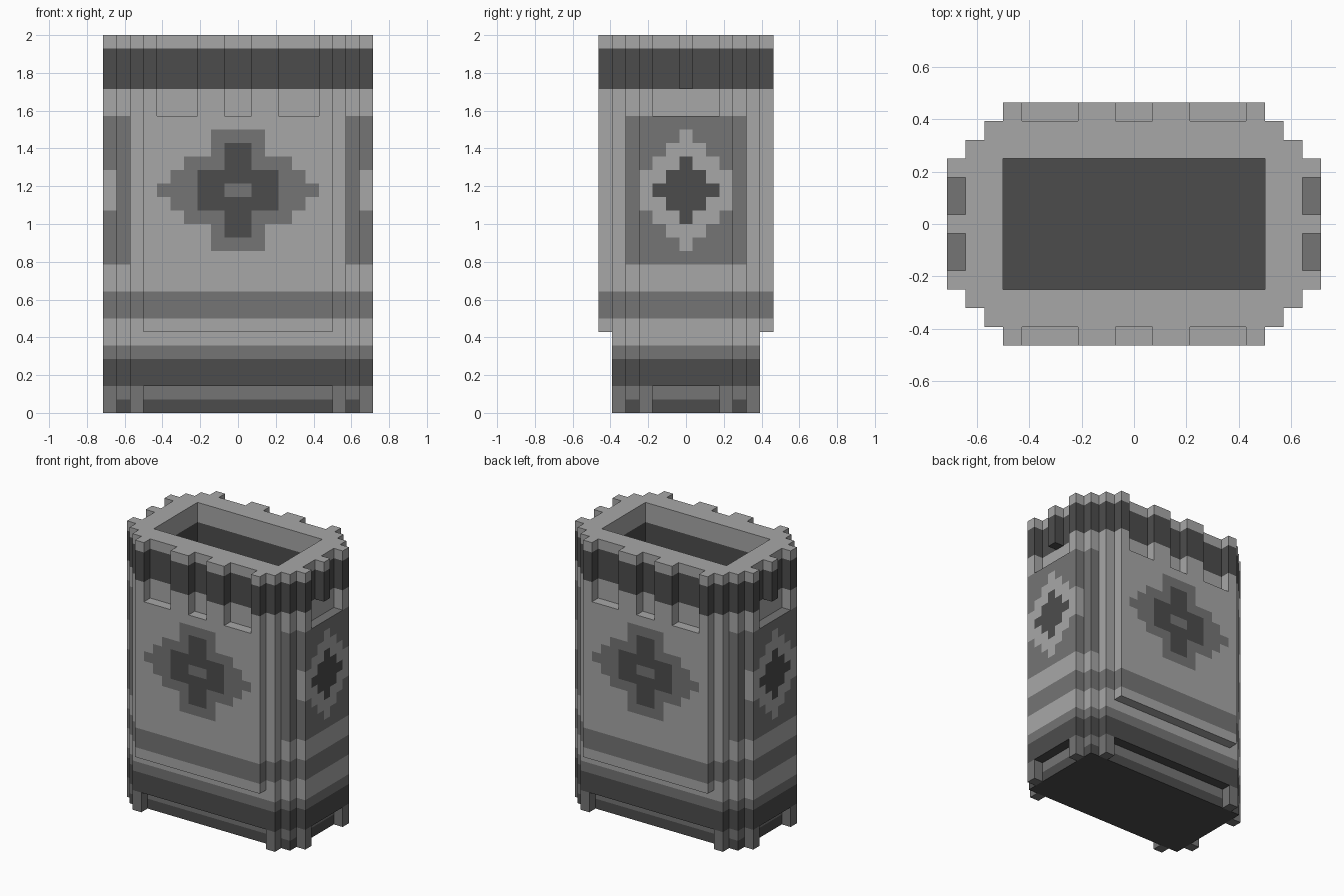
import bpy
import bmesh
import math
from itertools import product
from mathutils import Vector

cube = bpy.data.objects.get("Cube")
if cube:
    bpy.data.objects.remove(cube, do_unlink=True)

U = 1 / 14            # edge of one block
LIGHT, MID, DARK = range(3)


def make_material(name, value):
    mat = bpy.data.materials.new(name)
    mat.use_nodes = True
    colour = (value, value, value, 1)
    mat.diffuse_color = colour
    mat.node_tree.nodes["Principled BSDF"].inputs["Base Color"].default_value = colour
    return mat


materials = [make_material("light grey", 0.39),
             make_material("mid grey", 0.178),
             make_material("dark grey", 0.073)]


def box(x0, x1, y0, y1, z0, z1):
    """Blocks filling a box; x and z are edges, y is an inclusive row range."""
    return set(product(range(x0, x1), range(y0, y1 + 1), range(z0, z1)))


def mirrored(cells):
    """Repeat blocks in all four quadrants."""
    return {(cx, cy, z) for x, y, z in cells
            for cx in (x, -1 - x) for cy in (y, -y)}


# Stepped body with an open cavity
body = (box(-8, 8, -5, 5, 2, 28) | box(-9, 9, -4, 4, 2, 28)
        | box(-10, 10, -3, 3, 2, 28))
body -= box(-7, 7, -3, 3, 2, 28)

# Recess on each side, with a hanging centre tooth
body -= mirrored(box(9, 10, -2, 2, 22, 28) - box(9, 10, 0, 0, 24, 28))

# Raised panels with three notches below the rim
panel = box(-7, 7, 6, 6, 6, 28)
panel -= mirrored(box(3, 6, 6, 6, 22, 28) | box(0, 1, 6, 6, 22, 28))
back_panel = panel
front_panel = {(x, -y, z) for x, y, z in panel}

# Plinth and corner feet
base = box(-9, 9, -4, 4, 0, 2)
feet = mirrored(box(7, 8, 5, 5, 0, 2) | box(9, 10, 3, 3, 0, 2))

parts = {"body": body, "front_panel": front_panel, "back_panel": back_panel,
         "base": base, "feet": feet}
solid = set().union(*parts.values())

# Half-widths of the ornaments for each row away from their centre
FRONT_MID, FRONT_DARK = (6, 5, 4, 2, 2), (3, 3, 1, 1)
SIDE_LIGHT, SIDE_DARK = (3.5, 3.5, 2.5, 1.5, 0.5), (2.5, 1.5, 0.5)


def inside(widths, row, offset):
    return row < len(widths) and offset < widths[row]


def band_colour(z):
    """Horizontal stripes round the outside."""
    if z in (2, 3) or 24 <= z < 27:
        return DARK
    if z in (4, 7, 8):
        return MID
    return LIGHT


def colour_of(part, cell, centre):
    x, y, z = cell
    ax, ay, row = abs(x + 0.5), abs(y), abs(z - 16)
    if part == "feet":
        return MID
    if part == "base":
        inner_floor = centre.z > 1.9 and abs(centre.x) < 7 and ay < 4
        return DARK if z == 0 or inner_floor else MID
    if part == "body":
        if abs(centre.x) <= 7 and abs(centre.y) <= 3.5 and centre.z < 28:
            return LIGHT if z >= 26 else DARK
        if ax > 8 and 11 <= z < 22:
            if inside(SIDE_DARK, row, ay):
                return DARK
            return LIGHT if inside(SIDE_LIGHT, row, ay) else MID
    else:
        if row == 0 and ax < 1:
            return MID
        if inside(FRONT_DARK, row, ax):
            return DARK
        if inside(FRONT_MID, row, ax):
            return MID
    return band_colour(z)


def build(name, cells):
    """Skin the exposed block sides, then merge flat areas of one colour."""
    bm = bmesh.new()
    for cell in sorted(cells):
        middle = Vector(cell) + Vector((0.5, 0, 0.5))
        for axis, sign in product(range(3), (-1, 1)):
            normal = Vector((0, 0, 0))
            normal[axis] = sign
            if tuple(int(c + n) for c, n in zip(cell, normal)) in solid:
                continue
            side = Vector((0, 0, 0))
            side[(axis + 1) % 3] = 1
            up = normal.cross(side)
            centre = middle + normal / 2
            corners = [centre + (side * a + up * b) / 2
                       for a, b in ((-1, -1), (1, -1), (1, 1), (-1, 1))]
            face = bm.faces.new([bm.verts.new(c * U) for c in corners])
            face.material_index = colour_of(name, cell, centre)
    bmesh.ops.remove_doubles(bm, verts=bm.verts, dist=U / 100)
    bmesh.ops.dissolve_limit(bm, angle_limit=math.radians(1), verts=bm.verts,
                             edges=bm.edges, delimit={'MATERIAL', 'NORMAL'})
    mesh = bpy.data.meshes.new(name)
    bm.to_mesh(mesh)
    bm.free()
    for mat in materials:
        mesh.materials.append(mat)
    bpy.context.collection.objects.link(bpy.data.objects.new(name, mesh))


for part_name, part_cells in parts.items():
    build(part_name, part_cells)
